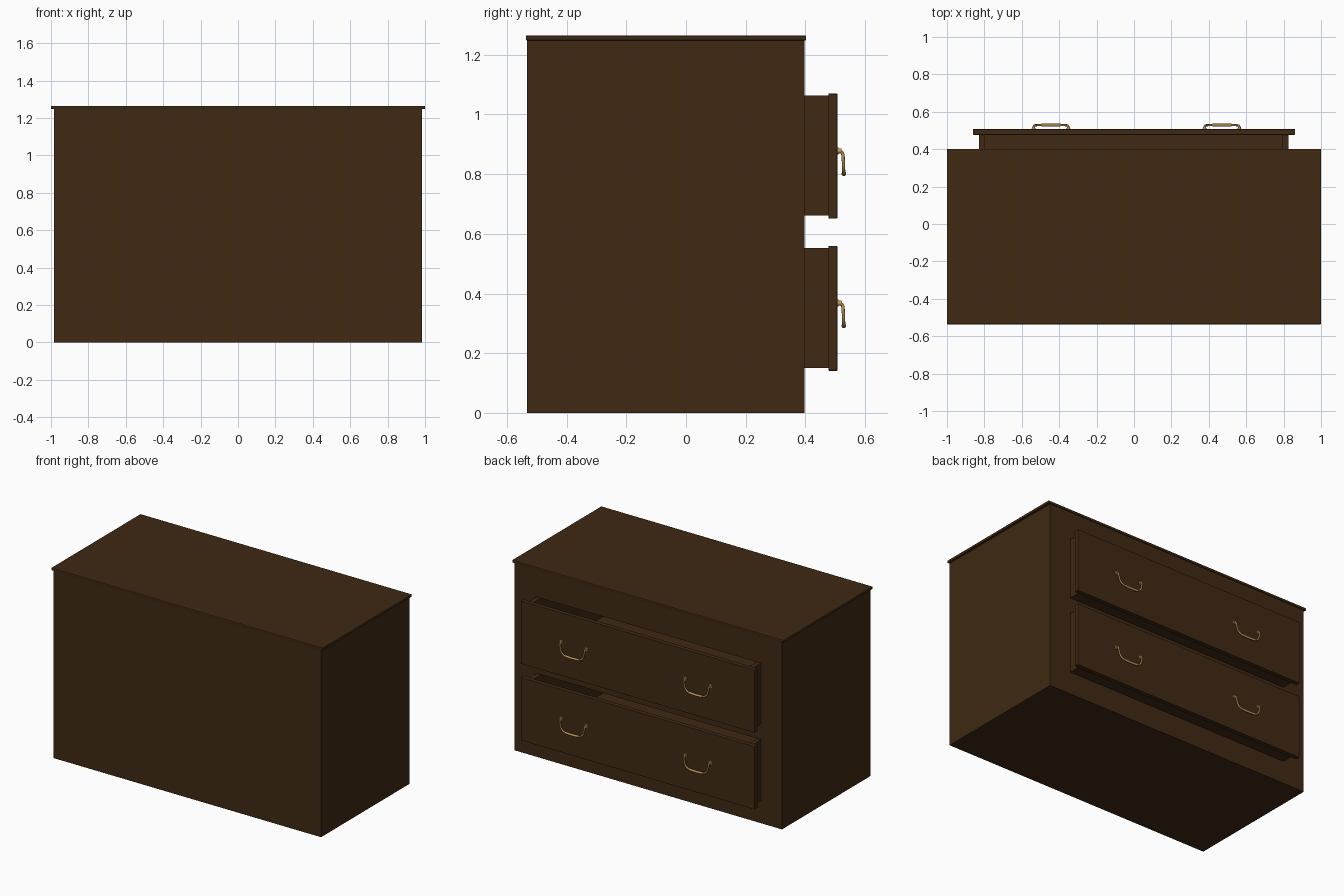
import bpy, math
from mathutils import Vector

if "Cube" in bpy.data.objects:
    bpy.data.objects.remove(bpy.data.objects["Cube"])


def material(name, color):
    m = bpy.data.materials.new(name)
    m.diffuse_color = color
    m.use_nodes = True
    m.node_tree.nodes["Principled BSDF"].inputs["Base Color"].default_value = m.diffuse_color
    return m


WOOD = material("dark_wood", (0.05, 0.022, 0.007, 1))
BRASS = material("brass", (0.55, 0.31, 0.10, 1))


def box(name, x, y, z, bevel=0):
    lo, hi = Vector((x[0], y[0], z[0])), Vector((x[1], y[1], z[1]))
    bpy.ops.mesh.primitive_cube_add(size=1, location=(lo + hi) / 2)
    o = bpy.context.object
    o.name = name
    o.scale = hi - lo
    bpy.ops.object.transform_apply(location=False, rotation=False, scale=True)
    if bevel:
        b = o.modifiers.new("bevel", 'BEVEL')
        b.width, b.segments = bevel, 2
    o.data.materials.append(WOOD)
    return o


def tube(name, points, radius):
    cu = bpy.data.curves.new(name, 'CURVE')
    cu.dimensions = '3D'
    cu.bevel_depth, cu.bevel_resolution = radius, 3
    cu.use_fill_caps = True
    cu.resolution_u = 6
    sp = cu.splines.new('BEZIER')
    sp.bezier_points.add(len(points) - 1)
    for bp, p in zip(sp.bezier_points, points):
        bp.co = p
        bp.handle_left_type = bp.handle_right_type = 'AUTO'
    o = bpy.data.objects.new(name, cu)
    bpy.context.collection.objects.link(o)
    cu.materials.append(BRASS)
    return o


def lathe_disc(name, loc, radius, depth):
    bpy.ops.mesh.primitive_cylinder_add(vertices=20, radius=radius, depth=depth,
                                        location=loc, rotation=(math.pi / 2, 0, 0))
    o = bpy.context.object
    o.name = name
    o.data.materials.append(BRASS)
    bpy.ops.object.shade_smooth_by_angle()


def handle(name, x, z):
    # hanging bail, drooping from two posts
    side = [(0.093, 0.515, 0.000), (0.091, 0.523, -0.006), (0.088, 0.527, -0.028),
            (0.077, 0.528, -0.058), (0.055, 0.529, -0.074)]
    pts = side + [(0, 0.529, -0.077)] + [(-a, b, c) for a, b, c in reversed(side)]
    tube(name + "_bail", [(x + a, b, z + c) for a, b, c in pts], 0.0055)
    # thicker grip along the bottom
    tube(name + "_grip", [(x + a, 0.529, z - c) for a, c in
                          ((-0.05, 0.075), (0, 0.077), (0.05, 0.075))], 0.0075)
    for s in (-1, 1):
        lathe_disc(name + "_rose", (x + s * 0.093, 0.509, z), 0.012, 0.005)
        lathe_disc(name + "_post", (x + s * 0.093, 0.514, z), 0.008, 0.014)


# carcass panels
T = 0.03
box("left_side", (-0.985, -0.985 + T), (-0.533, 0.397), (0, 1.25))
box("right_side", (0.985 - T, 0.985), (-0.533, 0.397), (0, 1.25))
box("back_panel", (-0.985 + T, 0.985 - T), (-0.533, -0.503), (0, 1.25))
box("bottom_panel", (-0.985 + T, 0.985 - T), (-0.503, 0.397), (0, T))
box("table_top", (-1, 1), (-0.537, 0.402), (1.248, 1.265), 0.004)

# front frame around the two drawer openings
OX = (-0.831, 0.827)
FY = (0.367, 0.397)
box("frame_left", (-0.955, OX[0]), FY, (T, 1.248))
box("frame_right", (OX[1], 0.955), FY, (T, 1.248))
for n, z in (("bottom", (T, 0.150)), ("middle", (0.556, 0.660)), ("top", (1.065, 1.248))):
    box("frame_" + n + "_rail", OX, FY, z)

# open drawers with overlapping fronts and pairs of handles
for n, z0 in (("lower", 0.141), ("upper", 0.651)):
    d = n + "_drawer_"
    a, b = z0 + 0.010, z0 + 0.412
    box(d + "front", (-0.861, 0.861), (0.477, 0.507), (z0, z0 + 0.419), 0.002)
    box(d + "left", (-0.829, -0.797), (-0.33, 0.477), (a, b))
    box(d + "right", (0.792, 0.825), (-0.33, 0.477), (a, b))
    box(d + "back", (-0.797, 0.792), (-0.33, -0.30), (a, b))
    box(d + "floor", (-0.797, 0.792), (-0.30, 0.477), (a, a + 0.03))
    for side, x in (("left", -0.444), ("right", 0.470)):
        handle(d + side + "_handle", x, z0 + 0.227)
